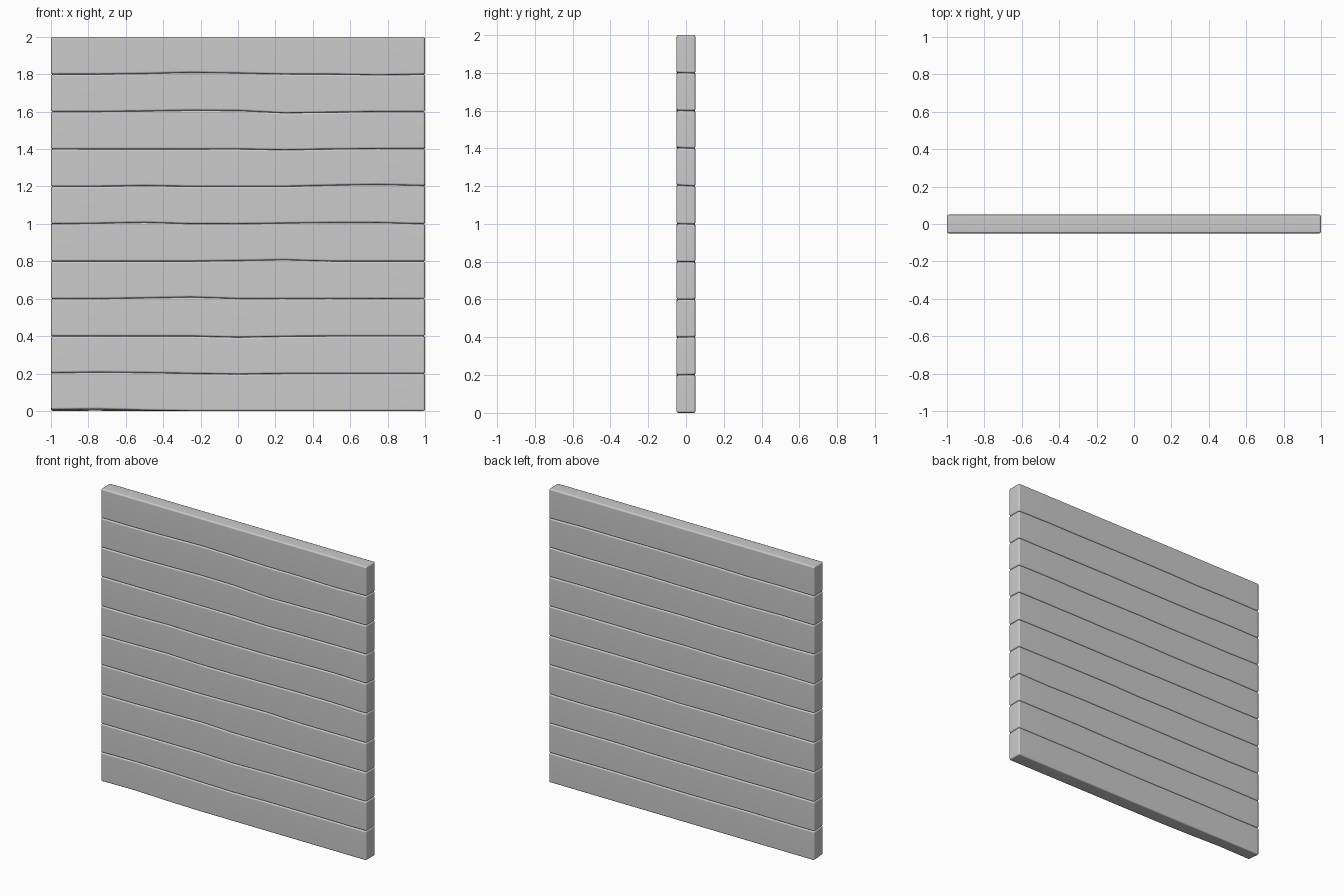
import bpy, bmesh, random

if "Cube" in bpy.data.objects:
    bpy.data.objects.remove(bpy.data.objects["Cube"])

random.seed(4)
PLANKS, SEGS = 10, 8
H, T = 0.2, 0.05   # plank height, half thickness

# Hand-cut wobble of each front seam: station index along x -> z offset
wobble = {
    0: {0: .008, 1: .011, 2: .004},
    1: {0: .004, 1: .008, 2: .005, 4: -.004},
    2: {4: -.007, 5: -.002},
    3: {2: .004, 3: .009},
    4: {4: .004, 5: .008},
    5: {1: .003, 2: .008, 5: .004, 6: .007, 7: .007},
    6: {2: .005, 6: .007, 7: .011, 8: .005},
    7: {5: -.005, 7: .002, 8: .003},
    8: {2: .003, 3: .008, 4: .006, 5: -.008, 6: -.004},
    9: {2: .004, 3: .01, 4: .006, 7: -.005},
    10: {},
}
# Back seams are almost straight
back = {s: [random.uniform(-.003, .003) if 0 < s < PLANKS else 0
            for _ in range(SEGS + 1)] for s in range(PLANKS + 1)}


def make_plank(n):
    bm = bmesh.new()
    rings = []
    for i in range(SEGS + 1):
        x = -1 + 2 * i / SEGS
        z = lambda s, front: s * H + (wobble[s].get(i, 0) if front else back[s][i])
        rings.append([bm.verts.new(c) for c in (
            (x, -T, z(n, True)), (x, T, z(n, False)),
            (x, T, z(n + 1, False)), (x, -T, z(n + 1, True)))])
    for a, b in zip(rings, rings[1:]):
        for k in range(4):
            m = (k + 1) % 4
            bm.faces.new((a[k], a[m], b[m], b[k]))
    bm.faces.new(rings[0])
    bm.faces.new(rings[-1])
    bmesh.ops.recalc_face_normals(bm, faces=bm.faces)
    me = bpy.data.meshes.new(f"plank_{n + 1}")
    bm.to_mesh(me)
    bm.free()
    ob = bpy.data.objects.new(me.name, me)
    bpy.context.collection.objects.link(ob)
    # Softened plank edges
    bev = ob.modifiers.new("soft_edges", 'BEVEL')
    bev.width, bev.segments = 0.01, 2
    bev.limit_method = 'ANGLE'
    for p in me.polygons:
        p.use_smooth = True
    nrm = ob.modifiers.new("flat_faces", 'WEIGHTED_NORMAL')
    nrm.keep_sharp = True


# Stack of horizontal planks
for n in range(PLANKS):
    make_plank(n)
